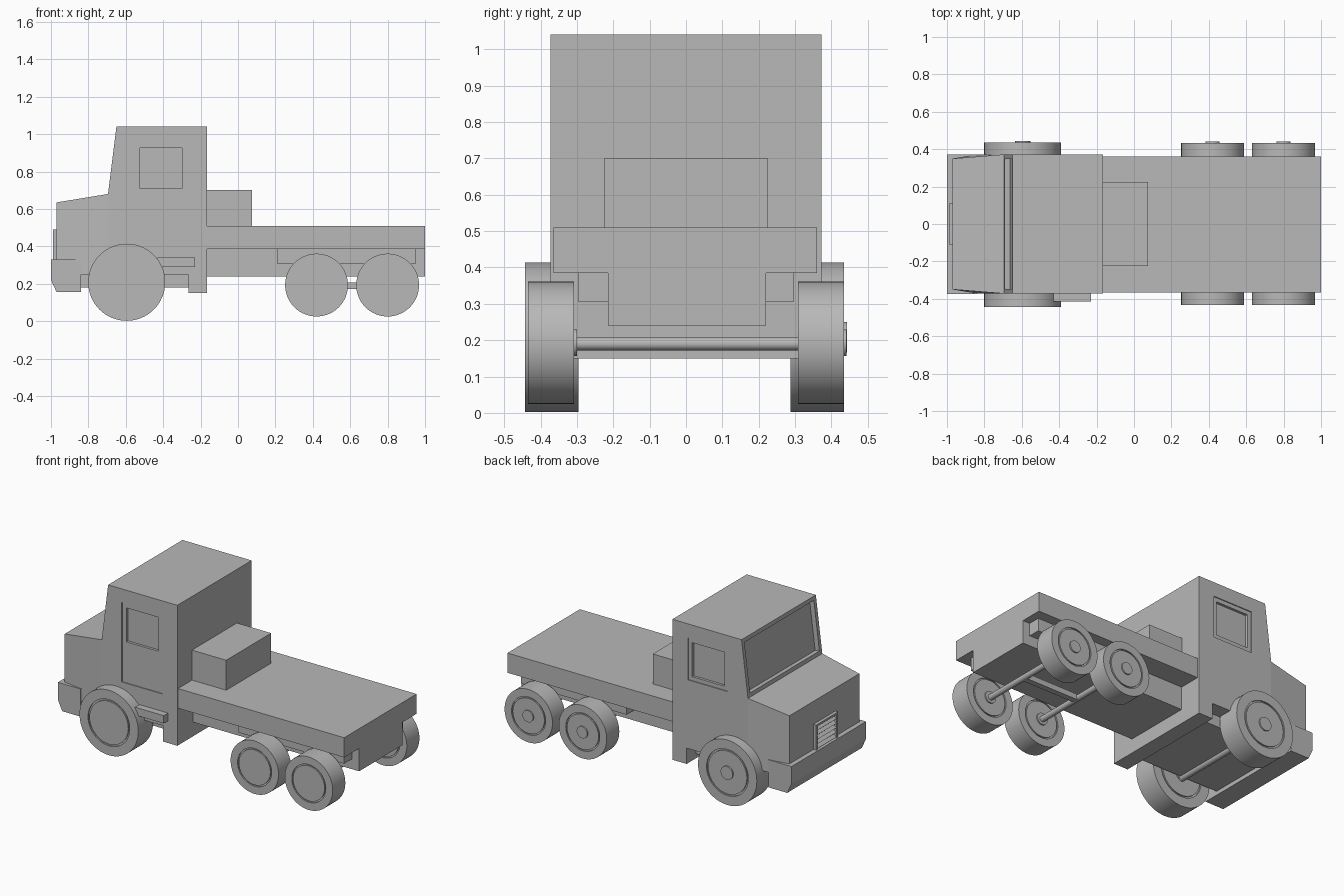
import bpy, bmesh, math
from mathutils import Vector

cube = bpy.data.objects.get("Cube")
if cube:
    bpy.data.objects.remove(cube)

grey = bpy.data.materials.new("plain_grey")
grey.use_nodes = True
COLOUR = (0.48, 0.48, 0.48, 1)
grey.diffuse_color = COLOUR
grey.node_tree.nodes["Principled BSDF"].inputs["Base Color"].default_value = COLOUR


def finish(name, bm):
    bmesh.ops.recalc_face_normals(bm, faces=bm.faces)
    mesh = bpy.data.meshes.new(name)
    bm.to_mesh(mesh)
    bm.free()
    mesh.materials.append(grey)
    ob = bpy.data.objects.new(name, mesh)
    bpy.context.collection.objects.link(ob)
    return ob


def prism(name, profile, y0, y1, edit=None):
    """Extrude an x-z profile along y."""
    bm = bmesh.new()
    face = bm.faces.new([bm.verts.new((x, y0, z)) for x, z in profile])
    ext = bmesh.ops.extrude_face_region(bm, geom=[face])
    for v in ext["geom"]:
        if isinstance(v, bmesh.types.BMVert):
            v.co.y = y1
    bmesh.ops.recalc_face_normals(bm, faces=bm.faces)
    if edit:
        edit(bm)
    return finish(name, bm)


def box(name, x0, x1, y0, y1, z0, z1):
    return prism(name, [(x0, z0), (x1, z0), (x1, z1), (x0, z1)], y0, y1)


def cut(target, cutter):
    cutter.hide_render = True
    mod = target.modifiers.new(cutter.name, "BOOLEAN")
    mod.operation = "DIFFERENCE"
    mod.object = cutter
    mod.solver = "EXACT"
    bpy.context.view_layer.objects.active = target
    bpy.ops.object.modifier_apply(modifier=mod.name)
    bpy.data.objects.remove(cutter)


def lathe(name, profile, centre, steps=64):
    """Spin an (r, y) profile about the y axis."""
    bm = bmesh.new()
    vs = [bm.verts.new((r, y, 0)) for r, y in profile]
    es = [bm.edges.new(p) for p in zip(vs, vs[1:])]
    bmesh.ops.spin(bm, geom=vs + es, cent=(0, 0, 0), axis=(0, 1, 0),
                   angle=math.tau, steps=steps)
    bmesh.ops.remove_doubles(bm, verts=bm.verts, dist=0.0001)
    bmesh.ops.translate(bm, verts=bm.verts, vec=Vector(centre))
    ob = finish(name, bm)
    bpy.ops.object.select_all(action="DESELECT")
    ob.select_set(True)
    bpy.context.view_layer.objects.active = ob
    bpy.ops.object.shade_smooth_by_angle(angle=math.radians(35))
    return ob


HALF = 0.372


# Cab with recessed windscreen
def windscreen(bm):
    face = min((f for f in bm.faces if f.normal.z > 0.05 and f.normal.x < -0.5),
               key=lambda f: f.normal.x)
    bmesh.ops.inset_individual(bm, faces=[face], thickness=0.035)
    n = face.normal.copy()
    ext = bmesh.ops.extrude_face_region(bm, geom=[face])
    verts = [g for g in ext["geom"] if isinstance(g, bmesh.types.BMVert)]
    bmesh.ops.translate(bm, verts=verts, vec=-n * 0.03)
    if face.is_valid:
        bmesh.ops.delete(bm, geom=[face], context="FACES_ONLY")


cab = prism("cab", [(-0.695, 0.25), (-0.695, 0.68), (-0.65, 1.04), (-0.165, 1.04),
                    (-0.165, 0.15), (-0.265, 0.15), (-0.265, 0.25)],
            -HALF, HALF, windscreen)

# Door panel on one side, stepped window recess on the other
cut(cab, box("door_cutter", -0.555, -0.27, -0.5, -HALF + 0.006, 0.45, 0.955))
cut(cab, box("door_window_cutter", -0.525, -0.30, -0.5, -HALF + 0.022, 0.71, 0.925))
cut(cab, box("window_frame_cutter", -0.55, -0.275, HALF - 0.006, 0.5, 0.685, 0.95))
cut(cab, box("window_cutter", -0.525, -0.30, HALF - 0.022, 0.5, 0.71, 0.925))


# Tapered bonnet
def taper(bm):
    for v in bm.verts:
        if v.co.x < -0.9:
            v.co.y *= 0.94


prism("bonnet", [(-0.97, 0.2), (-0.97, 0.635), (-0.695, 0.68), (-0.695, 0.25),
                 (-0.84, 0.25)], -HALF, HALF, taper)
box("floor_pan", -0.85, -0.26, -0.28, 0.28, 0.18, 0.26)

# Bumper with a chamfered lower front
prism("bumper", [(-1, 0.33), (-0.84, 0.33), (-0.84, 0.155), (-0.97, 0.155),
                 (-1, 0.22)], -0.375, HALF)

# Grille: frame and slats
for side in (-1, 1):
    box("grille_side", -0.99, -0.96, side * 0.11, side * 0.095, 0.33, 0.49)
box("grille_top", -0.99, -0.96, -0.11, 0.11, 0.478, 0.49)
for i in range(5):
    z = 0.335 + i * 0.029
    prism("grille_slat", [(-0.988, z), (-0.965, z), (-0.965, z + 0.018)], -0.1, 0.1)

# Step and storage box
box("side_step", -0.43, -0.23, -0.415, -0.36, 0.29, 0.34)
box("storage_box", -0.165, 0.075, -0.225, 0.225, 0.5, 0.70)

# Flat deck, central beam and side rails
box("deck", -0.17, 1, -0.365, 0.36, 0.385, 0.51)
box("centre_beam", -0.17, 1, -0.215, 0.22, 0.24, 0.39)
for side in (-1, 1):
    box("deck_rail", 0.21, 0.95, side * 0.21, side * 0.295, 0.305, 0.39)


# Wheels, all the same way round, with hub on one face
def wheel(name, x, y, z, r, half, hub):
    g0, g1, d = r * 0.66, r * 0.71, half - 0.008
    lathe(name, [(0, -half), (g0, -half), (g0, -d), (g1, -d), (g1, -half),
                 (r, -half), (r, half), (g1, half), (g1, d), (g0, d),
                 (g0, half), (hub, half), (hub, half + 0.008), (0, half + 0.008)],
          (x, y, z))


def axle(name, x, z, r):
    lathe(name, [(0, -0.33), (r, -0.33), (r, 0.33), (0, 0.33)], (x, 0, z), 24)


for side, label in ((-1, "right"), (1, "left")):
    wheel("front_wheel_" + label, -0.595, side * 0.365 - 0.004, 0.208, 0.206, 0.074, 0.042)
    for i, x in enumerate((0.42, 0.80)):
        wheel("rear_wheel_%s_%d" % (label, i + 1), x, side * 0.371, 0.193, 0.168, 0.063, 0.037)
axle("front_axle", -0.595, 0.18, 0.02)
for x in (0.42, 0.80):
    axle("rear_axle", x, 0.19, 0.018)
box("axle_link", 0.42, 0.80, -0.018, 0.018, 0.172, 0.207)
